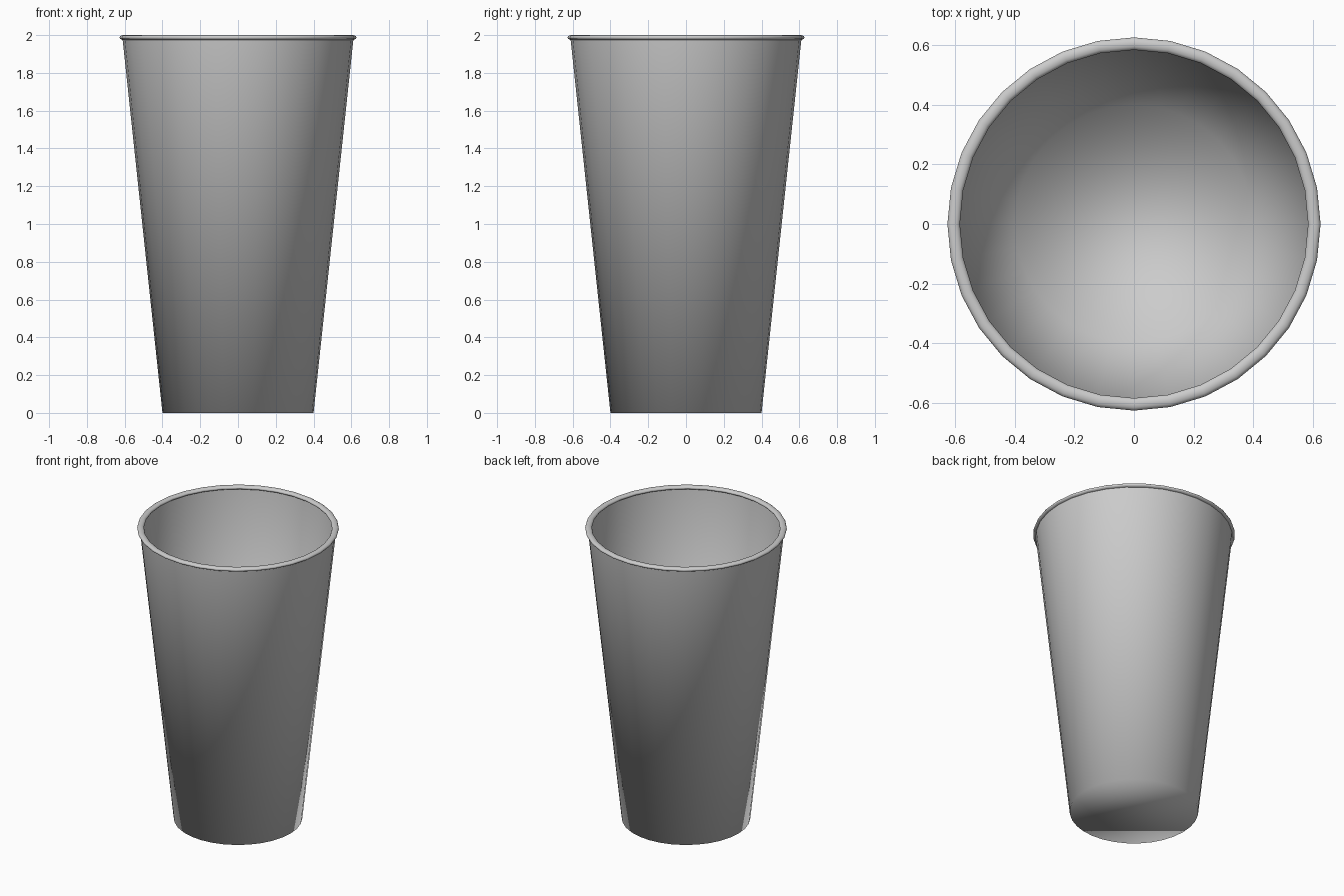
import bpy
import bmesh
from math import cos, sin, pi

if "Cube" in bpy.data.objects:
    bpy.data.objects.remove(bpy.data.objects["Cube"])

SIDES = 32


def lathe(name, profile, closed=False, cap=False):
    """Spin a list of (radius, z) points around the z axis."""
    bm = bmesh.new()
    rings = [[bm.verts.new((r * cos(2 * pi * i / SIDES), r * sin(2 * pi * i / SIDES), z))
              for i in range(SIDES)] for r, z in profile]
    pairs = list(zip(rings, rings[1:]))
    if closed:
        pairs.append((rings[-1], rings[0]))
    for low, high in pairs:
        for i in range(SIDES):
            j = (i + 1) % SIDES
            bm.faces.new((low[i], low[j], high[j], high[i]))
    if cap:
        bm.faces.new(rings[0][::-1])
    for f in bm.faces:
        f.smooth = True
    mesh = bpy.data.meshes.new(name)
    bm.to_mesh(mesh)
    bm.free()
    obj = bpy.data.objects.new(name, mesh)
    bpy.context.collection.objects.link(obj)
    return obj


# Tapered thin wall with a closed bottom, softly shaded as one surface
lathe("cup_body", [(0.40, 0.0), (0.612, 1.987)], cap=True)

# Slightly flattened rolled rim
rim = [(0.606 + 0.021 * cos(2 * pi * k / 12), 1.987 + 0.013 * sin(2 * pi * k / 12))
       for k in range(12)]
lathe("rolled_rim", rim, closed=True)
